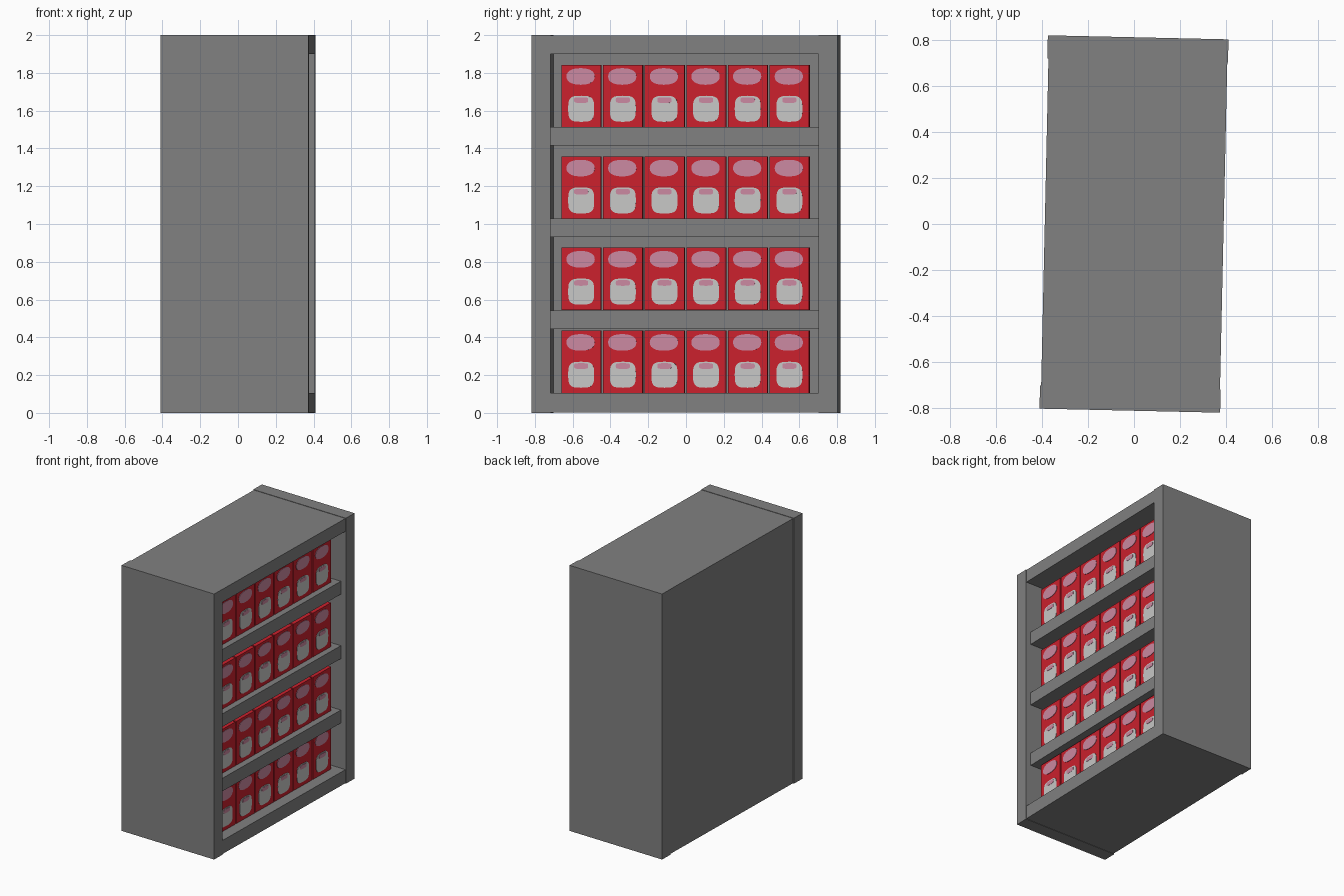
import bpy, bmesh, math
from mathutils import Matrix

if "Cube" in bpy.data.objects:
    bpy.data.objects.remove(bpy.data.objects["Cube"])

YAW = Matrix.Rotation(math.radians(-1.28), 4, 'Z')  # whole cabinet is turned slightly


def material(name, rgb):
    m = bpy.data.materials.new(name)
    m.diffuse_color = (*rgb, 1)
    m.use_nodes = True
    m.node_tree.nodes["Principled BSDF"].inputs["Base Color"].default_value = m.diffuse_color
    return m


grey = material("shelf_grey", (0.22, 0.22, 0.22))
red = material("carton_red", (0.60, 0.015, 0.026))
white = material("label_white", (0.58, 0.58, 0.57))
pink = material("label_pink", (0.60, 0.25, 0.36))


def finish(name, bm, mat):
    bmesh.ops.recalc_face_normals(bm, faces=bm.faces)
    bm.transform(YAW)
    me = bpy.data.meshes.new(name)
    bm.to_mesh(me)
    bm.free()
    me.materials.append(mat)
    ob = bpy.data.objects.new(name, me)
    bpy.context.collection.objects.link(ob)
    return ob


def box(name, x, y, z, mat):
    """Box from (min, max) ranges."""
    bm = bmesh.new()
    bmesh.ops.create_cube(bm, size=1)
    for v in bm.verts:
        v.co = [r[0] if c < 0 else r[1] for c, r in zip(v.co, (x, y, z))]
    return finish(name, bm, mat)


def plate(name, x, y, z, w, h, power, mat, thick=0.003):
    """Thin superellipse plate facing +x; power 2 is an ellipse, higher is squarer."""
    bm = bmesh.new()
    verts = []
    for i in range(28):
        a = math.tau * i / 28
        c, s = math.cos(a), math.sin(a)
        verts.append(bm.verts.new((x,
                     y + w / 2 * math.copysign(abs(c) ** (2 / power), c),
                     z + h / 2 * math.copysign(abs(s) ** (2 / power), s))))
    f = bm.faces.new(verts)
    ext = bmesh.ops.extrude_face_region(bm, geom=[f])
    bmesh.ops.translate(bm, vec=(thick, 0, 0),
                        verts=[g for g in ext["geom"] if isinstance(g, bmesh.types.BMVert)])
    return finish(name, bm, mat)


X, Y, IN = 0.392, 0.81, 0.71

# Cabinet: end panels, back, top and base
for s, side in ((-1, "left"), (1, "right")):
    box(side + "_end_panel", (-X, X), sorted((s * IN, s * Y)), (0, 2), grey)
box("back_panel", (-X + 0.005, -X + 0.06), (-IN, IN), (0.1, 1.9), grey)
box("top_panel", (-X + 0.005, X - 0.003), (-IN, IN), (1.9, 1.997), grey)
box("base_panel", (-X + 0.005, X - 0.003), (-IN, IN), (0.003, 0.105), grey)

# Shelves, set back a little from the end panels
for i, z in enumerate((0.445, 0.93, 1.415)):
    box(f"shelf_{i}", (-X + 0.06, X - 0.042), (-IN, IN), (z, z + 0.098), grey)

# Rows of cartons with painted label shapes
FRONT = X - 0.088
for r, z in enumerate((0.105, 0.545, 1.028, 1.513)):
    for c in range(6):
        y = (c - 2.5) * 0.2205 + 0.003
        n = f"{r}_{c}"
        box("carton_" + n, (FRONT - 0.15, FRONT), (y - 0.105, y + 0.105), (z, z + 0.33), red)
        plate("carton_oval_" + n, FRONT, y - 0.003, z + 0.268, 0.15, 0.088, 2.3, pink)
        plate("carton_panel_" + n, FRONT, y, z + 0.097, 0.138, 0.138, 3.5, white)
        plate("carton_patch_" + n, FRONT, y, z + 0.143, 0.075, 0.03, 4, pink, 0.005)
